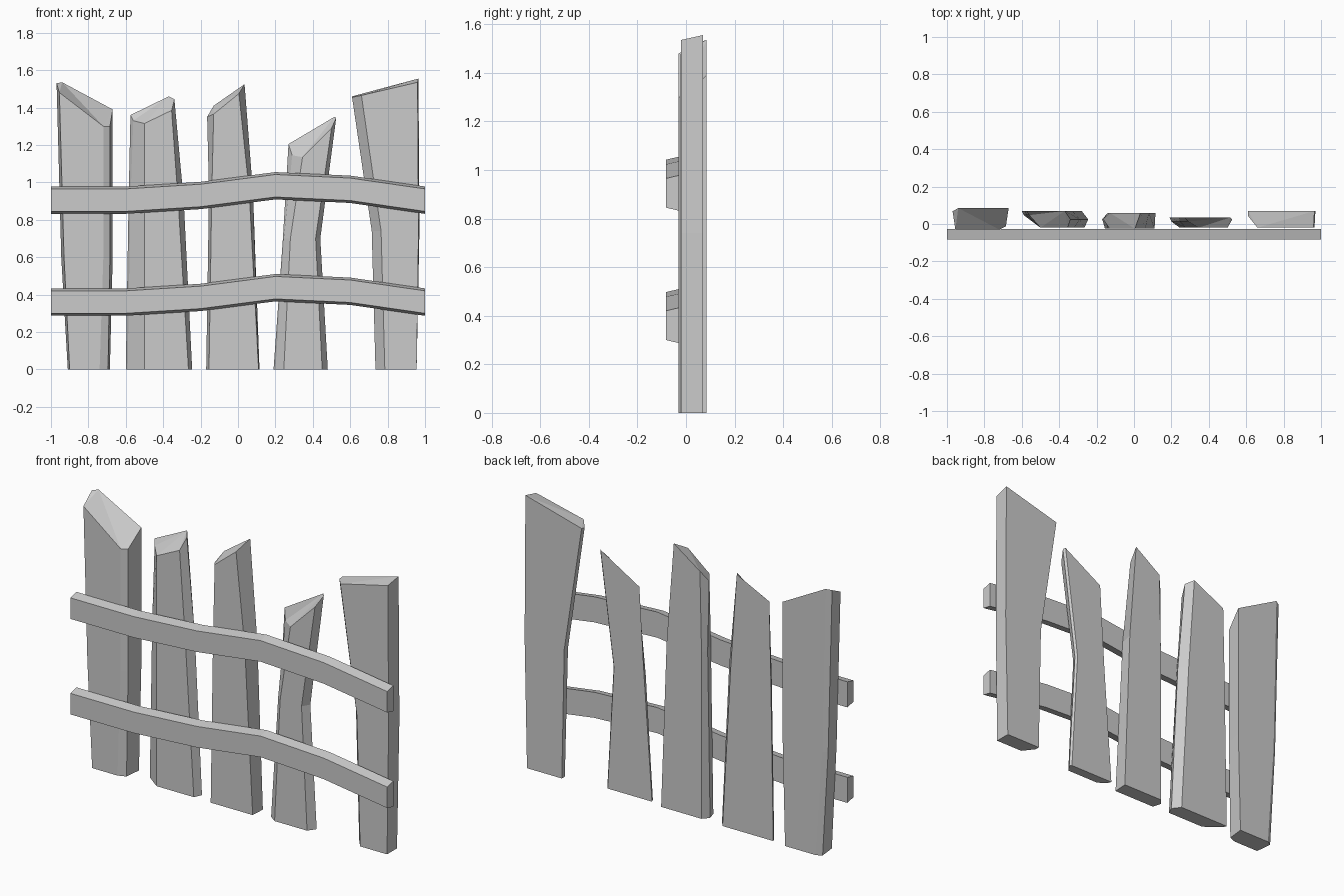
import bpy
import bmesh

default_cube = bpy.data.objects.get("Cube")
if default_cube:
    bpy.data.objects.remove(default_cube, do_unlink=True)

# One plain grey for the whole fence
GREY = (0.6, 0.6, 0.6, 1.0)
material = bpy.data.materials.new("weathered_grey")
material.use_nodes = True
material.diffuse_color = GREY
shader = next(node for node in material.node_tree.nodes if node.type == "BSDF_PRINCIPLED")
shader.inputs["Base Color"].default_value = GREY
shader.inputs["Roughness"].default_value = 0.8


def loft(name, rings):
    """Skin a list of matching point rings into a closed flat-shaded solid."""
    bm = bmesh.new()
    layers = [[bm.verts.new(point) for point in ring] for ring in rings]
    count = len(layers[0])
    for lower, upper in zip(layers, layers[1:]):
        for i in range(count):
            j = (i + 1) % count
            bm.faces.new((lower[i], lower[j], upper[j], upper[i]))
    caps = [bm.faces.new(layers[0]), bm.faces.new(layers[-1])]
    bmesh.ops.triangulate(bm, faces=caps)
    bmesh.ops.recalc_face_normals(bm, faces=bm.faces[:])
    mesh = bpy.data.meshes.new(name)
    bm.to_mesh(mesh)
    bm.free()
    mesh.materials.append(material)
    obj = bpy.data.objects.new(name, mesh)
    bpy.context.collection.objects.link(obj)
    return obj


def plank(name, bend_height, front, back, *corners):
    """Each corner: foot x, bend x, tip x, depth from front to back, tip height."""
    foot, bend, tip = [], [], []
    for foot_x, bend_x, tip_x, depth, tip_z in corners:
        y = front + (back - front) * depth
        foot.append((foot_x, y, 0))
        bend.append((bend_x, y, bend_height))
        tip.append((tip_x, y, tip_z))
    return loft(name, (foot, bend, tip))


# Rough-hewn upright planks, corners listed around the section
plank("plank_far_right", 0.6, -0.03, 0.085,
      (-0.90, -0.93, -0.955, 0, 1.48),
      (-0.74, -0.72, -0.72, 0, 1.3),
      (-0.695, -0.685, -0.685, 0.15, 1.3),
      (-0.685, -0.67, -0.67, 1, 1.39),
      (-0.88, -0.92, -0.94, 1, 1.535),
      (-0.91, -0.945, -0.97, 0.85, 1.53))

plank("plank_near_right", 0.9, -0.02, 0.07,
      (-0.5, -0.5, -0.5, 0, 1.315),
      (-0.265, -0.32, -0.355, 0, 1.385),
      (-0.245, -0.29, -0.34, 0.5, 1.445),
      (-0.28, -0.33, -0.37, 1, 1.46),
      (-0.6, -0.585, -0.575, 1, 1.36),
      (-0.59, -0.575, -0.56, 0.75, 1.33))

plank("plank_middle", 0.95, -0.025, 0.06,
      (-0.155, -0.14, -0.13, 0, 1.365),
      (0.11, 0.06, 0.005, 0, 1.475),
      (0.115, 0.08, 0.035, 1, 1.525),
      (-0.14, -0.14, -0.13, 1, 1.41),
      (-0.17, -0.155, -0.165, 0.6, 1.35))

plank("plank_near_left", 0.7, -0.02, 0.035,
      (0.245, 0.28, 0.345, 0, 1.135),
      (0.45, 0.415, 0.5, 0, 1.29),
      (0.48, 0.44, 0.525, 0.8, 1.345),
      (0.47, 0.43, 0.515, 1, 1.35),
      (0.19, 0.24, 0.27, 1, 1.205),
      (0.2, 0.245, 0.29, 0.6, 1.145))

plank("plank_far_left", 0.74, -0.02, 0.07,
      (0.785, 0.765, 0.66, 0, 1.465),
      (0.955, 0.965, 0.96, 0, 1.535),
      (0.955, 0.97, 0.965, 1, 1.555),
      (0.735, 0.72, 0.61, 1, 1.46),
      (0.735, 0.715, 0.61, 0.7, 1.455))

# Two sagging cross rails, slightly narrower on the front face
RAIL_FRONT, RAIL_BACK = -0.083, -0.028
RAIL_PATH = [(-1, 0.905), (-0.6, 0.905), (-0.2, 0.93), (0.2, 0.982), (0.6, 0.963), (1, 0.905)]
for name, drop in (("upper_rail", 0), ("lower_rail", 0.545)):
    rings = []
    for x, height in RAIL_PATH:
        z = height - drop
        rings.append([(x, RAIL_FRONT, z - 0.06), (x, RAIL_FRONT, z + 0.06),
                      (x, RAIL_BACK, z + 0.073), (x, RAIL_BACK, z - 0.073)])
    loft(name, rings)
